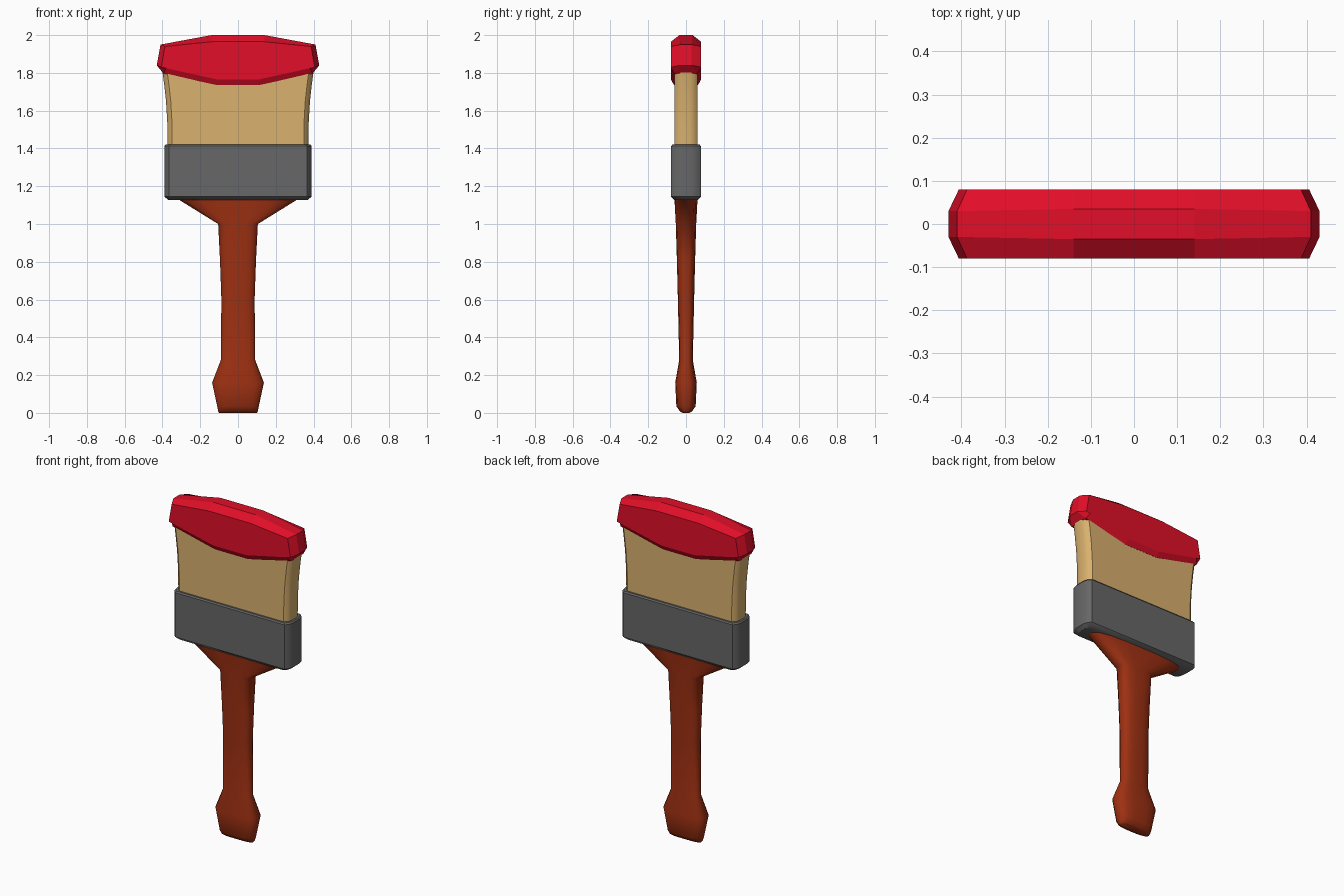
import bpy, bmesh, math

if "Cube" in bpy.data.objects:
    bpy.data.objects.remove(bpy.data.objects["Cube"])


def material(name, rgb):
    m = bpy.data.materials.new(name)
    m.diffuse_color = (*rgb, 1)
    m.use_nodes = True
    m.node_tree.nodes["Principled BSDF"].inputs["Base Color"].default_value = m.diffuse_color
    return m


RED = material("red_paint", (0.75, 0.0045, 0.021))
TAN = material("tan_bristle", (0.70, 0.44, 0.155))
GREY = material("grey_metal", (0.135, 0.135, 0.135))
WOOD = material("red_brown_wood", (0.34, 0.030, 0.006))


def loft(name, rings, mat, angle):
    """Skin closed rings of points and cap both ends."""
    bm = bmesh.new()
    rows = [[bm.verts.new(p) for p in r] for r in rings]
    n = len(rows[0])
    for a, b in zip(rows, rows[1:]):
        for i in range(n):
            j = (i + 1) % n
            bm.faces.new((a[i], a[j], b[j], b[i]))
    bm.faces.new(rows[0][::-1])
    bm.faces.new(rows[-1])
    bmesh.ops.recalc_face_normals(bm, faces=bm.faces)
    me = bpy.data.meshes.new(name)
    bm.to_mesh(me)
    bm.free()
    me.materials.append(mat)
    ob = bpy.data.objects.new(name, me)
    bpy.context.collection.objects.link(ob)
    bpy.ops.object.select_all(action='DESELECT')
    ob.select_set(True)
    bpy.context.view_layer.objects.active = ob
    if angle:
        bpy.ops.object.shade_smooth_by_angle(angle=math.radians(angle))
    return ob


def rounded_ring(z, hw, hd, n=16, power=0.7):
    pts = []
    for i in range(n):
        t = 2 * math.pi * (i + 0.5) / n
        c, s = math.cos(t), math.sin(t)
        k = math.cos(math.pi / n) ** power
        pts.append((math.copysign(abs(c) ** power, c) * hw / k,
                    math.copysign(abs(s) ** power, s) * hd / k, z))
    return pts


def slab_ring(z, hw, hd):
    """Flat front and back, gently rounded ends."""
    q = [(hw, 0.38 * hd), (hw - 0.007, 0.75 * hd), (hw - 0.025, hd)]
    r = q + [(-x, y) for x, y in q[::-1]]
    r += [(-x, -y) for x, y in r]
    return [(x, y, z) for x, y in r]


# Wooden handle
handle = [(0, 0.100, 0.018), (0.008, 0.105, 0.032), (0.035, 0.110, 0.051),
          (0.16, 0.137, 0.057), (0.28, 0.091, 0.036), (0.60, 0.088, 0.043),
          (0.80, 0.095, 0.048), (1.00, 0.105, 0.054), (1.13, 0.315, 0.061),
          (1.15, 0.345, 0.062)]
loft("handle", [rounded_ring(*s) for s in handle], WOOD, 60)

# Metal ferrule
ferrule = [(1.127, 0.368, 0.062), (1.145, 0.39, 0.079),
           (1.412, 0.39, 0.079), (1.42, 0.384, 0.073)]
loft("ferrule", [slab_ring(*s) for s in ferrule], GREY, 35)

# Bristles
bristles = [(1.40, 0.373, 0.062), (1.53, 0.374, 0.062), (1.65, 0.381, 0.062),
            (1.74, 0.391, 0.062), (1.82, 0.402, 0.062)]
loft("bristles", [slab_ring(*s) for s in bristles], TAN, 35)

# Paint on the tip: bevelled plate, points are (x, z, half depth)
outer = [(0.14, 2.0, 0.035), (0.41, 1.95, 0.03), (0.43, 1.84, 0.03),
         (0.395, 1.797, 0.06), (0.11, 1.735, 0.063)]
inner = [(0.14, 1.965, 0.08), (0.387, 1.94, 0.08), (0.406, 1.83, 0.08),
         (0.38, 1.8243, 0.08), (0.11, 1.765, 0.08)]


def tip_ring(half, side):
    full = half + [(-x, z, d) for x, z, d in half[::-1]]
    return [(x, side * d, z) for x, z, d in full]


loft("paint_tip", [tip_ring(inner, -1), tip_ring(outer, -1),
                   tip_ring(outer, 1), tip_ring(inner, 1)], RED, 0)
